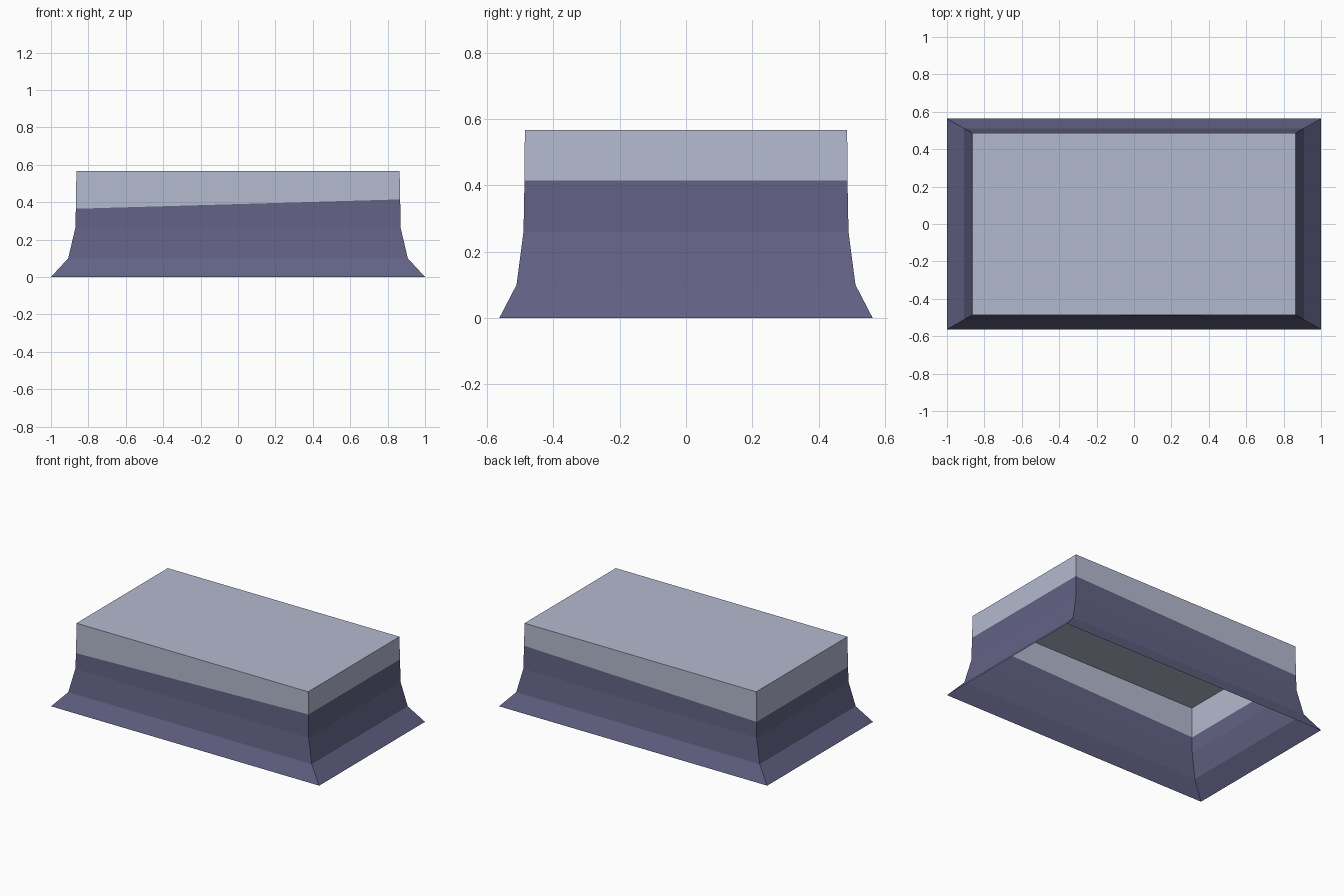
import bpy, bmesh

if "Cube" in bpy.data.objects:
    bpy.data.objects.remove(bpy.data.objects["Cube"])


def material(name, srgb):
    m = bpy.data.materials.new(name)
    m.diffuse_color = (*[(c / 255 / 12.92 if c < 11 else ((c / 255 + 0.055) / 1.055) ** 2.4) for c in srgb], 1)
    m.use_nodes = True
    m.node_tree.nodes["Principled BSDF"].inputs["Base Color"].default_value = m.diffuse_color
    return m


def shell(name, rings, mat, capped=False):
    """Open rectangular shell; each ring is (half x, half y, z at left, z at right)."""
    bm = bmesh.new()
    loops = []
    for hx, hy, zl, zr in rings:
        loops.append([bm.verts.new((sx * hx, sy * hy, zr if sx > 0 else zl))
                      for sx, sy in ((-1, -1), (1, -1), (1, 1), (-1, 1))])
    for a, b in zip(loops, loops[1:]):
        for i in range(4):
            j = (i + 1) % 4
            bm.faces.new((a[i], a[j], b[j], b[i]))
    if capped:
        bm.faces.new(loops[-1])
    mesh = bpy.data.meshes.new(name)
    bm.to_mesh(mesh)
    bm.free()
    mesh.materials.append(mat)
    ob = bpy.data.objects.new(name, mesh)
    bpy.context.collection.objects.link(ob)
    return ob


purple = material("dusky purple", (98, 98, 133))
pale = material("pale blue grey", (180, 186, 207))

# the two parts meet on a line that rises slightly toward the right
seam = (0.867, 0.487, 0.365, 0.415)

# flared lower skirt, open underneath
shell("flared_skirt", [(1.0, 0.563, 0, 0), (0.908, 0.511, 0.1, 0.1),
                       (0.87, 0.49, 0.26, 0.26), seam], purple)

# pale upper band with flat top
shell("top_cap", [seam, (0.864, 0.486, 0.567, 0.567)], pale, capped=True)
